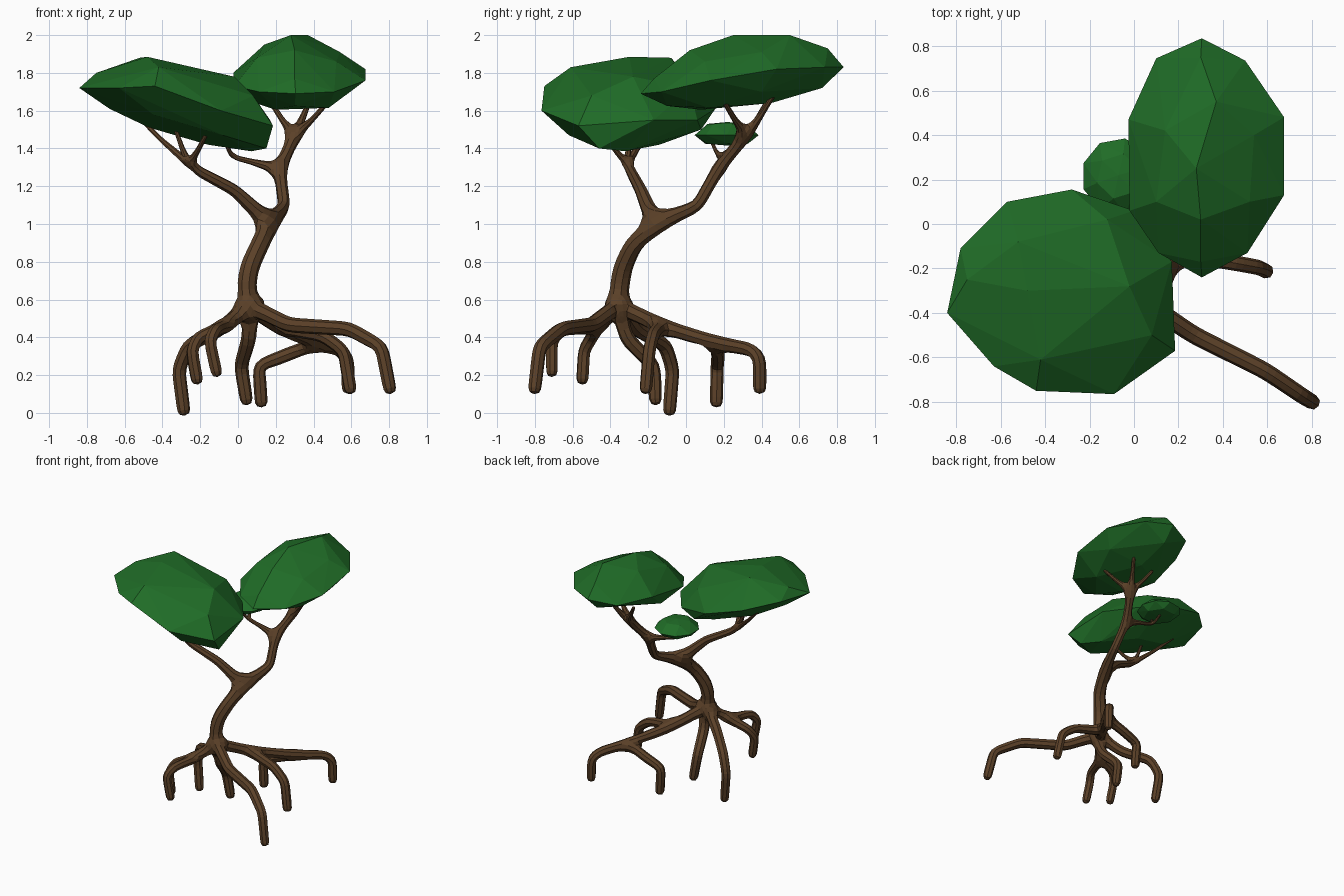
import bpy, bmesh
from math import radians, cos, sin, tau
from mathutils import Vector


def material(name, color):
    m = bpy.data.materials.new(name)
    m.diffuse_color = color
    return m


bark = material("bark", (0.105, 0.052, 0.021, 1))
leaf = material("leaf", (0.014, 0.15, 0.020, 1))

# Each path: start radius, end radius, points. Shared points join the paths.
BASE = (0.06, -0.36, 0.57)
FORK = (0.17, -0.165, 1.0)
BACK = (0.20, -0.13, 0.46)
SPLIT = (0.41, 0.16, 0.37)
SIDE = (-0.06, -0.46, 0.46)
root_paths = [
    (.046, .037, [BASE, (.27, -.50, .465), (.59, -.66, .445), (.76, -.775, .35), (.81, -.805, .095)]),
    (.046, .040, [BASE, BACK, SPLIT]),
    (.038, .037, [BACK, (.45, -.175, .41), (.56, -.195, .33), (.60, -.215, .095)]),
    (.040, .037, [SPLIT, (.54, .35, .335), (.58, .39, .29), (.585, .39, .095)]),
    (.039, .037, [SPLIT, (.24, .17, .30), (.11, .165, .25), (.125, .16, .025)]),
    (.044, .037, [BASE, (-.10, -.26, .44), (-.26, -.11, .36), (-.315, -.07, .23), (-.283, -.09, -.02)]),
    (.046, .037, [BASE, (.06, -.32, .40), (.015, -.17, .25), (.05, -.16, .035)]),
    (.044, .037, [BASE, SIDE]),
    (.036, .035, [SIDE, (-.21, -.50, .40), (-.245, -.54, .33), (-.212, -.55, .145)]),
    (.036, .035, [SIDE, (-.12, -.66, .44), (-.15, -.71, .38), (-.107, -.71, .185)]),
]

LEFT = (-.26, -.31, 1.32)
BEND = (.22, .17, 1.29)
TOP = (.30, .32, 1.47)
TWIG = (-.03, .18, 1.355)
branch_paths = [
    (.058, .050, [BASE, (.045, -.35, .68), (.06, -.335, .77), (.115, -.28, .89), FORK]),
    (.040, .024, [FORK, (-.02, -.24, 1.18), (-.20, -.29, 1.275), LEFT]),
    (.036, .034, [FORK, (.245, .06, 1.095), BEND, TOP]),
    (.020, .014, [BEND, (.07, .18, 1.33), TWIG]),
]
tips = [
    (LEFT, .018, [(-.54, -.16, 1.58), (-.33, -.30, 1.50), (-.17, -.43, 1.47)]),
    (TOP, .020, [(.17, .43, 1.65), (.40, .48, 1.71), (.48, .20, 1.65)]),
    (TWIG, .013, [(-.07, .13, 1.45), (-.06, .26, 1.44)]),
]
for start, r, ends in tips:
    for e in ends:
        mid = Vector(start).lerp(Vector(e), 0.5)
        mid.z -= 0.01
        branch_paths.append((r, r * 0.65, [start, tuple(mid), e]))


def skinned(name, paths):
    """Tubes grown over a branching skeleton."""
    verts, radii, edges, index = [], [], [], {}
    for r0, r1, pts in paths:
        prev = None
        for i, p in enumerate(pts):
            if p not in index:
                index[p] = len(verts)
                verts.append(p)
                radii.append(r0 + (r1 - r0) * i / (len(pts) - 1))
            if prev is not None:
                edges.append((prev, index[p]))
            prev = index[p]
    me = bpy.data.meshes.new(name)
    me.from_pydata(verts, edges, [])
    me.materials.append(bark)
    ob = bpy.data.objects.new(name, me)
    bpy.context.collection.objects.link(ob)
    ob.modifiers.new("skin", 'SKIN')
    if not me.skin_vertices:
        bpy.context.view_layer.objects.active = ob
        bpy.ops.mesh.customdata_skin_add()
    for i, r in enumerate(radii):
        me.skin_vertices[0].data[i].radius = (r, r)
    me.skin_vertices[0].data[0].use_root = True
    sub = ob.modifiers.new("round", 'SUBSURF')
    sub.levels = sub.render_levels = 1
    return ob


skinned("trunk_and_roots", root_paths + branch_paths)


def canopy(name, rim, crown, underside):
    """Faceted leaf clump: convex hull over a rim outline, a crown and an underside."""
    bm = bmesh.new()
    for p in rim + crown + underside:
        bm.verts.new(p)
    hull = bmesh.ops.convex_hull(bm, input=bm.verts)
    inner = [g for g in hull["geom_interior"] if isinstance(g, bmesh.types.BMVert)]
    bmesh.ops.delete(bm, geom=inner, context='VERTS')
    bmesh.ops.recalc_face_normals(bm, faces=bm.faces)
    bmesh.ops.dissolve_limit(bm, angle_limit=radians(3), verts=bm.verts, edges=bm.edges)
    me = bpy.data.meshes.new(name)
    bm.to_mesh(me)
    bm.free()
    me.materials.append(leaf)
    bpy.context.collection.objects.link(bpy.data.objects.new(name, me))


canopy("left_canopy",
       [(-.84, -.40, 1.72), (-.78, -.11, 1.74), (-.57, .10, 1.69), (-.28, .155, 1.61), (.0, .06, 1.55),
        (.17, -.17, 1.55), (.185, -.57, 1.52), (-.09, -.765, 1.60), (-.44, -.75, 1.73), (-.63, -.64, 1.72)],
       [(-.75, -.25, 1.80), (-.52, -.08, 1.88), (-.48, -.30, 1.885), (-.42, -.61, 1.83),
        (-.02, -.28, 1.78), (-.12, .02, 1.72), (.08, -.50, 1.68)],
       [(-.68, -.32, 1.61), (-.47, -.20, 1.51), (-.16, -.14, 1.42), (.07, -.32, 1.385), (.15, -.46, 1.40),
        (-.13, .08, 1.50), (-.45, -.55, 1.58), (-.08, -.62, 1.47)])
canopy("right_canopy",
       [(.10, .745, 1.80), (.305, .835, 1.83), (.50, .735, 1.83), (.675, .48, 1.82), (.675, .13, 1.76),
        (.51, -.13, 1.70), (.305, -.24, 1.69), (.11, -.13, 1.70), (-.02, .06, 1.73), (-.025, .47, 1.80)],
       [(.28, .25, 2.0), (.37, .55, 2.0), (.30, .75, 1.93), (.30, .02, 1.92), (.30, -.17, 1.77),
        (.14, .42, 1.95), (.54, .40, 1.91), (.52, .10, 1.86), (.10, .10, 1.88)],
       [(.30, -.10, 1.625), (.20, .08, 1.605), (.48, .12, 1.615), (.30, .45, 1.64), (.30, .72, 1.72),
        (.58, .40, 1.70), (.03, .28, 1.66)])


def ring(n, r, z, turn=0.0):
    return [(-.07 + r * cos(tau * i / n + turn), .215 + 1.03 * r * sin(tau * i / n + turn), z)
            for i in range(n)]


canopy("small_canopy", ring(9, .167, 1.47), ring(6, .10, 1.53, .3) + [(-.07, .22, 1.54)],
       ring(6, .12, 1.425, .1) + [(-.07, .22, 1.415)])
